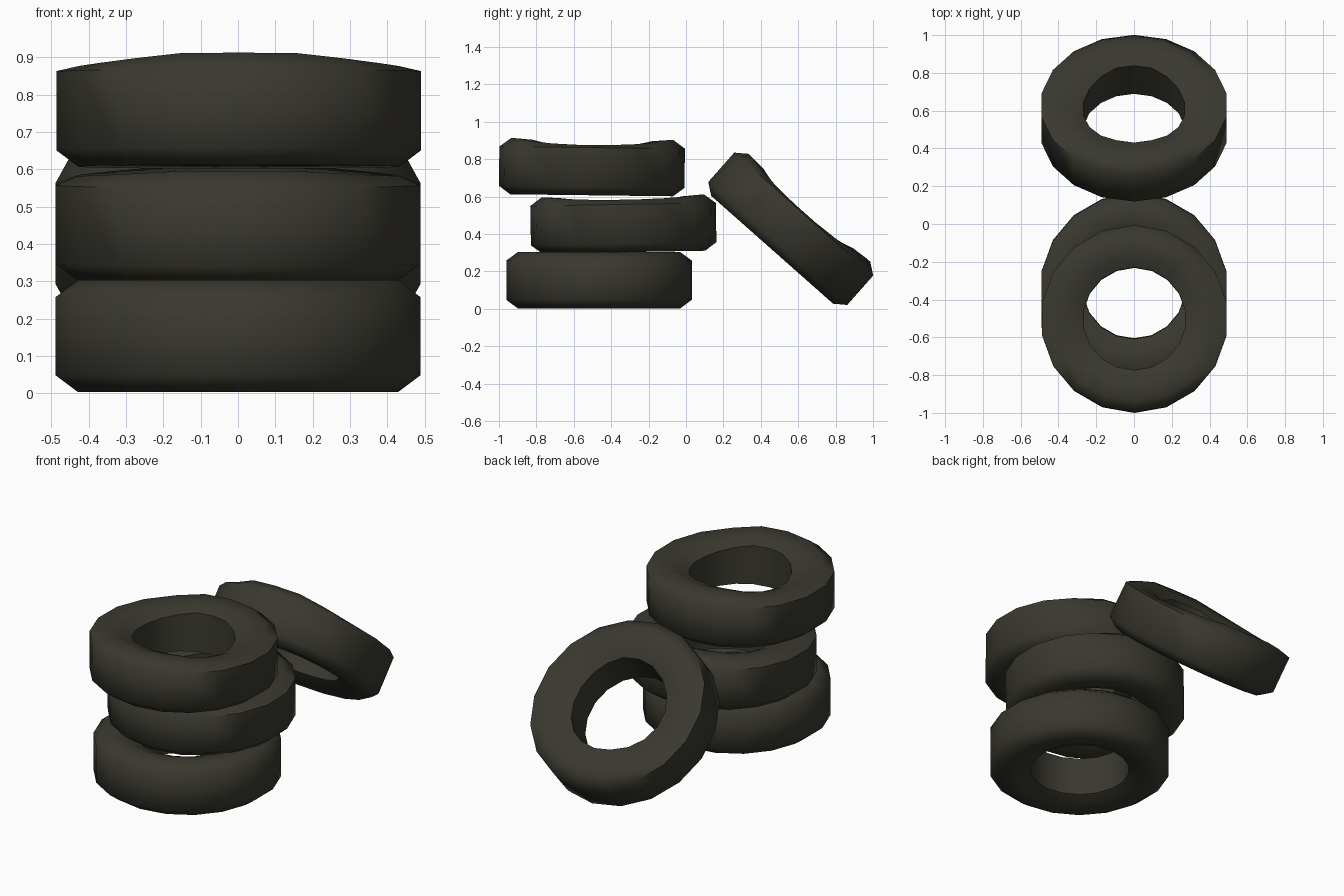
import bpy, bmesh, math
from mathutils import Matrix, Vector

if "Cube" in bpy.data.objects:
    bpy.data.objects.remove(bpy.data.objects["Cube"])

rubber = bpy.data.materials.new("dark_rubber")
rubber.diffuse_color = (0.042, 0.040, 0.029, 1)
rubber.use_nodes = True
rubber.node_tree.nodes["Principled BSDF"].inputs["Base Color"].default_value = rubber.diffuse_color

SEGMENTS = 18
# Closed cross-section of a tyre: (radius, height)
UPPER = [(0.272, 0.113), (0.34, 0.143), (0.435, 0.15), (0.496, 0.105)]
PROFILE = UPPER + [(r, -h) for r, h in reversed(UPPER)]


def tyre(name, location, tilt, dent):
    """Revolve the section; the upper sidewall sags by `dent` at both sides."""
    bm = bmesh.new()
    rings = []
    for i in range(SEGMENTS):
        a = 2 * math.pi * i / SEGMENTS + math.pi / 2
        sag = dent * max(0.0, abs(math.cos(a)) * 1.6 - 0.6)
        ring = []
        for r, h in PROFILE:
            if h > 0.11:
                h -= sag
            ring.append(bm.verts.new((r * math.cos(a), r * math.sin(a), h)))
        rings.append(ring)
    n = len(PROFILE)
    for i in range(SEGMENTS):
        a, b = rings[i], rings[(i + 1) % SEGMENTS]
        for j in range(n):
            k = (j + 1) % n
            bm.faces.new((a[j], a[k], b[k], b[j]))
    bmesh.ops.recalc_face_normals(bm, faces=bm.faces)
    bm.transform(Matrix.Translation(Vector(location)) @ Matrix.Rotation(math.radians(tilt), 4, 'X'))
    mesh = bpy.data.meshes.new(name)
    bm.to_mesh(mesh)
    bm.free()
    mesh.materials.append(rubber)
    obj = bpy.data.objects.new(name, mesh)
    bpy.context.collection.objects.link(obj)
    bpy.context.view_layer.objects.active = obj
    obj.select_set(True)
    bpy.ops.object.shade_smooth_by_angle(angle=math.radians(60))
    obj.select_set(False)


# Stack of three tyres
tyre("bottom_tyre", (0, -0.465, 0.153), 0, 0.0)
tyre("middle_tyre", (0, -0.335, 0.453), 1.0, 0.02)
tyre("top_tyre", (0.002, -0.503, 0.757), -0.7, 0.032)

# Tyre leaning against the back of the stack
tyre("leaning_tyre", (0, 0.56, 0.428), -41.5, 0.038)
